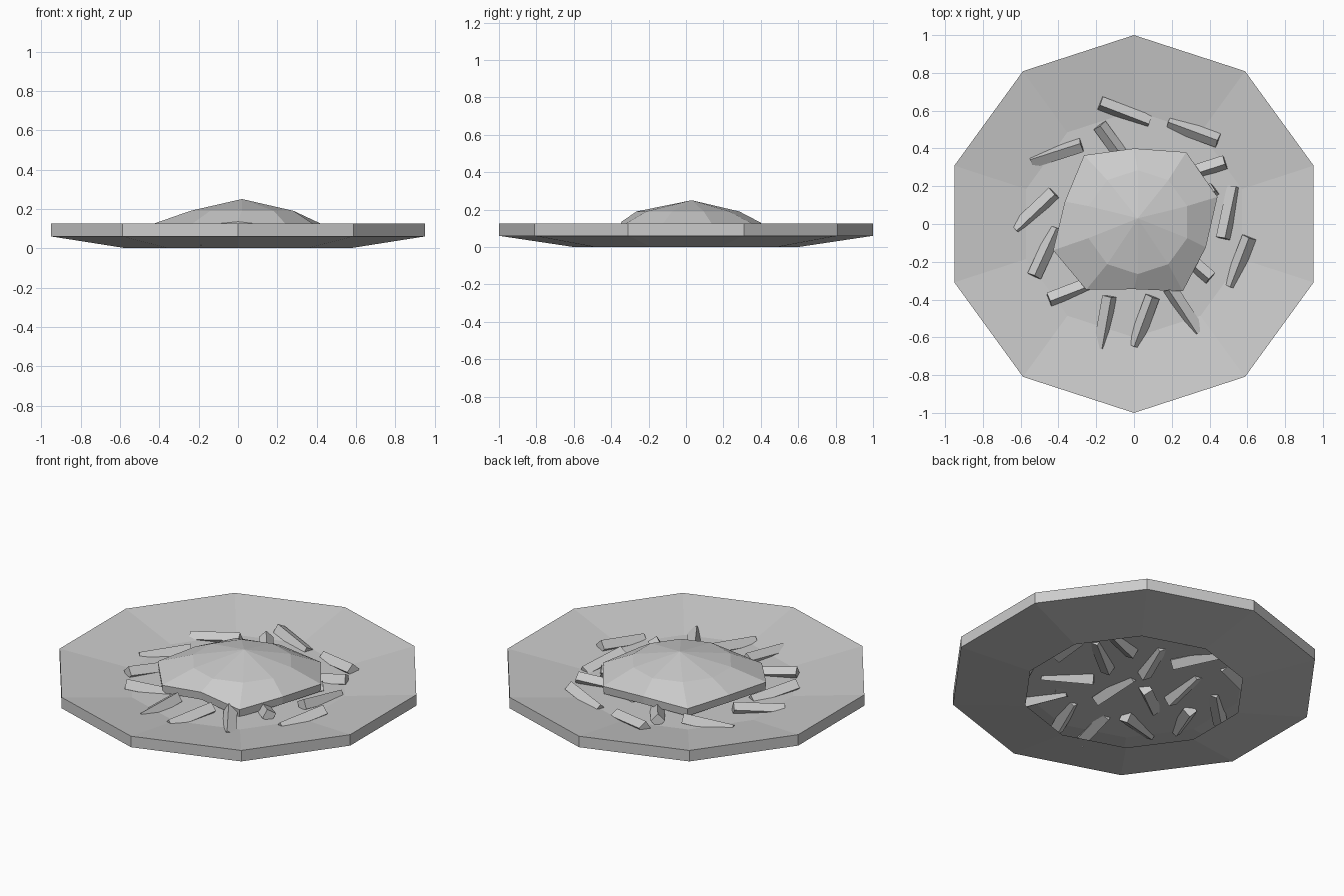
import bpy, bmesh, math
from mathutils import Vector, Matrix

if "Cube" in bpy.data.objects:
    bpy.data.objects.remove(bpy.data.objects["Cube"])


def ring(bm, radii, heights, cx=0.0, cy=0.0):
    vs = []
    for k in range(10):
        a = math.radians(18 + 36 * k)
        vs.append(bm.verts.new((cx + radii[k] * math.cos(a), cy + radii[k] * math.sin(a), heights[k])))
    return vs


def bridge(bm, lower, upper):
    for k in range(10):
        j = (k + 1) % 10
        bm.faces.new((lower[k], lower[j], upper[j], upper[k]))


def finish(bm, name):
    me = bpy.data.meshes.new(name)
    bm.to_mesh(me)
    bm.free()
    ob = bpy.data.objects.new(name, me)
    bpy.context.collection.objects.link(ob)
    return ob


# Plate: ten-sided, recessed floor, open foot underneath
bm = bmesh.new()
profile = [(0.60, 0.0), (1.0, 0.06), (1.0, 0.125), (0.60, 0.063)]
rings = [ring(bm, [r] * 10, [z] * 10) for r, z in profile]
for a, b in zip(rings, rings[1:]):
    bridge(bm, a, b)
bm.faces.new(rings[-1])
finish(bm, "plate")

# Mound: faceted dome with an uneven, drooping edge
bm = bmesh.new()
edge_r = [0.465, 0.47, 0.40, 0.45, 0.385, 0.45, 0.43, 0.345, 0.44, 0.40]
edge_z = [0.115, 0.11, 0.13, 0.115, 0.13, 0.125, 0.11, 0.135, 0.105, 0.125]
under = ring(bm, [r * 0.99 for r in edge_r], [z - 0.045 for z in edge_z])
edge = ring(bm, edge_r, edge_z)
crown = ring(bm, [0.275] * 10, [0.19] * 10, 0.02, 0.01)
bridge(bm, under, edge)
bridge(bm, edge, crown)
top = bm.verts.new((0.02, 0.03, 0.25))
base = bm.verts.new((0.0, 0.0, 0.08))
for k in range(10):
    j = (k + 1) % 10
    bm.faces.new((crown[k], crown[j], top))
    bm.faces.new((under[j], under[k], base))
finish(bm, "mound")

# Sticks: square bars, each given as raised end then sunken end (x, y)
sticks = [
    (-.18, .64, .08, .54), (.45, .44, .18, .54), (.49, .33, .21, .24),
    (.47, -.08, .53, .20), (.61, -.07, .51, -.33), (.41, -.29, .19, -.10),
    (.19, -.34, .34, -.57), (.10, -.38, 0, -.65), (-.13, -.38, -.18, -.66),
    (-.45, -.40, -.19, -.30), (-.53, -.28, -.41, -.02), (-.42, .17, -.63, -.03),
    (-.27, .42, -.55, .33), (-.18, .52, -.02, .30),
    (.43, .19, .20, .02), (.12, .38, .01, .09), (.02, .02, .04, -.26),
    (-.30, -.18, -.08, 0), (-.23, .27, -.27, -.03),
]
for i, (x0, y0, x1, y1) in enumerate(sticks):
    a, b = Vector((x0, y0, 0.082)), Vector((x1, y1, 0.05))
    roll = Matrix.Rotation(math.radians(30 + 15 * (i % 3)), 4, 'Z')
    bm = bmesh.new()
    bmesh.ops.create_cube(bm, size=1, matrix=roll @ Matrix.Diagonal((0.055, 0.055, 0.28, 1)))
    ob = finish(bm, f"stick_{i + 1}")
    ob.location = (a + b) / 2
    ob.rotation_euler = (a - b).to_track_quat('Z', 'Y').to_euler()
